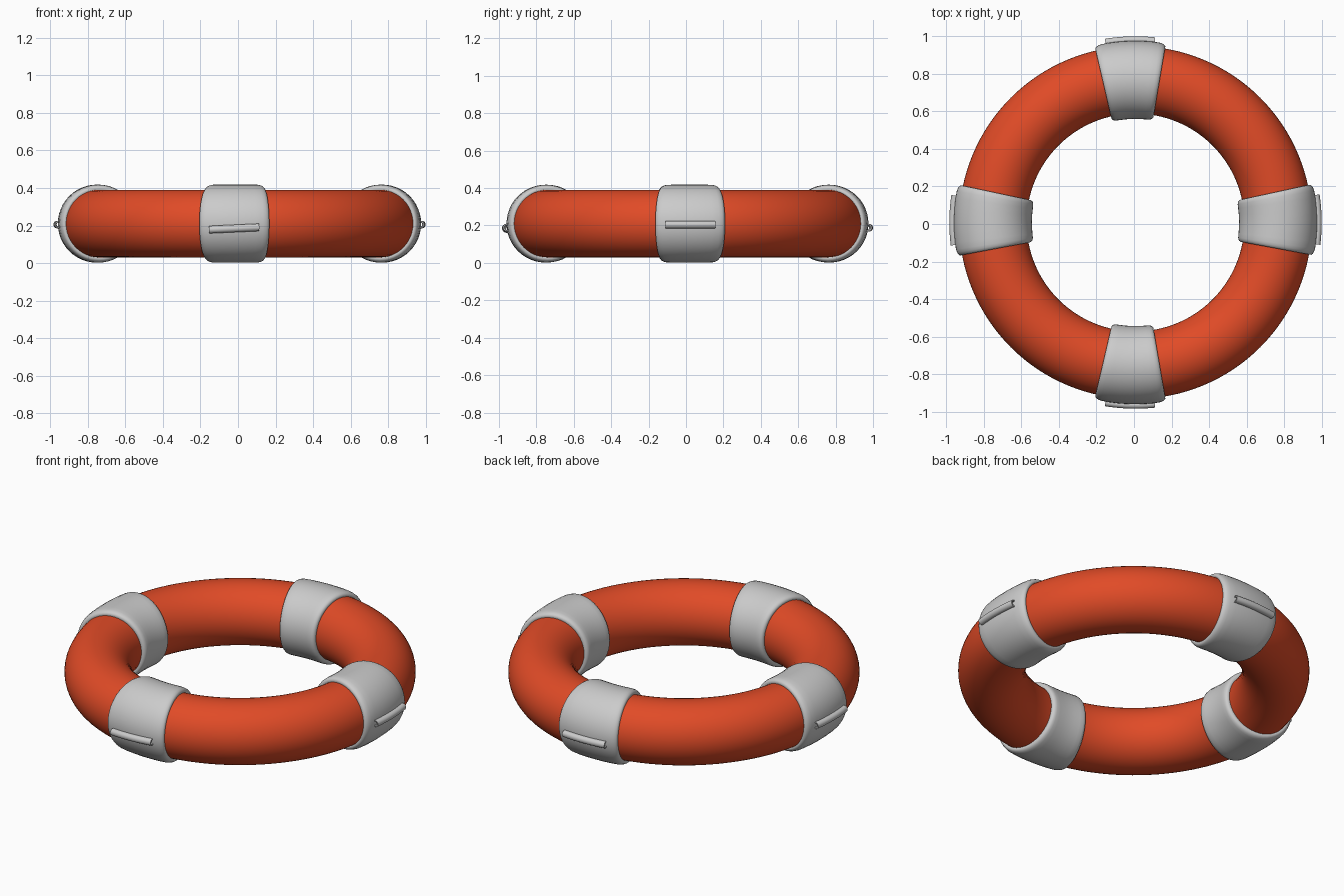
import bpy, math

if "Cube" in bpy.data.objects:
    bpy.data.objects.remove(bpy.data.objects["Cube"])

CENTRE = (0.008, 0.008)
MAJOR, MID_Z = 0.76, 0.21


def material(name, color):
    m = bpy.data.materials.new(name)
    m.diffuse_color = color
    m.use_nodes = True
    m.node_tree.nodes["Principled BSDF"].inputs["Base Color"].default_value = m.diffuse_color
    return m


def sweep(name, sections, n, closed):
    """Skin a list of sections (each n points); closed joins last to first."""
    verts = [p for s in sections for p in s]
    count = len(sections)
    faces = []
    for i in range(count if closed else count - 1):
        j = (i + 1) % count
        for k in range(n):
            l = (k + 1) % n
            faces.append((i * n + k, j * n + k, j * n + l, i * n + l))
    mesh = bpy.data.meshes.new(name)
    mesh.from_pydata(verts, [], faces)
    mesh.update()
    obj = bpy.data.objects.new(name, mesh)
    bpy.context.collection.objects.link(obj)
    bpy.context.view_layer.objects.active = obj
    obj.select_set(True)
    bpy.ops.object.shade_smooth_by_angle(angle=math.radians(40))
    obj.select_set(False)
    return obj


def circle(angle, major, minor, z, n):
    """Circular tube section standing at an angle around the ring."""
    out = []
    for k in range(n):
        v = 2 * math.pi * k / n
        r = major + minor * math.cos(v)
        out.append((CENTRE[0] + r * math.cos(angle),
                    CENTRE[1] + r * math.sin(angle),
                    z + minor * math.sin(v)))
    return out


# Orange float ring
ring = sweep("float_ring",
             [circle(2 * math.pi * i / 128, MAJOR, 0.18, MID_Z, 48) for i in range(128)],
             48, True)
ring.data.materials.append(material("orange", (0.75, 0.07, 0.02, 1)))

# Band profile: angle from the band middle in degrees, tube radius
half = [(11.0, 0.172), (11.35, 0.184), (11.3, 0.192), (10.9, 0.199),
        (10.2, 0.204), (9.2, 0.207), (7, 0.208), (3.5, 0.208)]
profile = [(-a, r) for a, r in half] + [(0, 0.208)] + half[::-1]

# Four bands, each with a rope sleeve on its outer side
places = [("right", 0.9, 0.205, 0.0), ("back", 91.7, 0.188, 0.0),
          ("left", 179.3, 0.205, 0.0), ("front", 268.3, 0.184, 0.006)]
for side, deg, z, tilt in places:
    sweep(side + "_band",
          [circle(math.radians(deg + a), MAJOR, r, MID_Z, 48) for a, r in profile],
          48, False)
    # hollow sleeve: out along the outer wall, back along the inner wall
    steps = [i / 6 for i in range(-6, 7)]
    path = [(t, 0.02) for t in steps] + [(t, 0.013) for t in reversed(steps)]
    sweep(side + "_rope_sleeve",
          [circle(math.radians(deg + 7.8 * t), 0.972, r, z + tilt * t, 16) for t, r in path],
          16, True)
